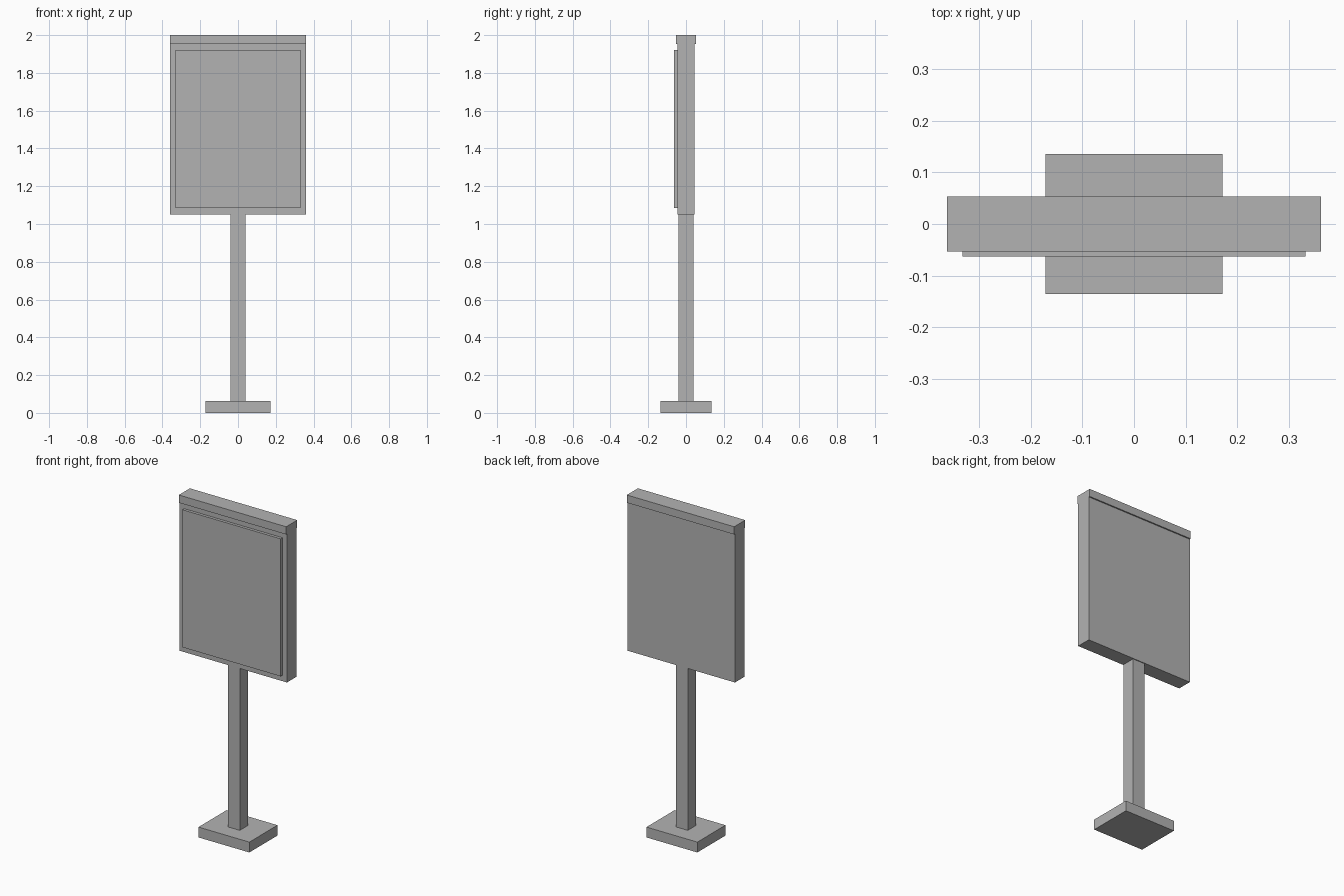
import bpy

default = bpy.data.objects.get("Cube")
if default:
    bpy.data.objects.remove(default, do_unlink=True)

grey = bpy.data.materials.new("plain grey")
grey.use_nodes = True
colour = (0.45, 0.45, 0.45, 1)
grey.diffuse_color = colour
grey.node_tree.nodes["Principled BSDF"].inputs["Base Color"].default_value = colour


def box(name, half_x, y0, y1, z0, z1):
    """Box centred on x, spanning the given y and z ranges."""
    bpy.ops.mesh.primitive_cube_add(size=1, location=(0, (y0 + y1) / 2, (z0 + z1) / 2))
    obj = bpy.context.object
    obj.name = obj.data.name = name
    obj.scale = (2 * half_x, y1 - y0, z1 - z0)
    bpy.ops.object.transform_apply(location=False, rotation=False, scale=True)
    obj.data.materials.append(grey)
    return obj


# Foot and post
box("base_plate", 0.171, -0.135, 0.135, 0, 0.063)
box("post", 0.04, -0.04, 0.04, 0.063, 1.05)

# Sign cabinet, raised front panel and overhanging cap
box("sign_cabinet", 0.361, -0.045, 0.045, 1.05, 1.953)
box("front_panel", 0.331, -0.0625, -0.045, 1.086, 1.922)
box("top_cap", 0.361, -0.053, 0.053, 1.953, 2.0)
